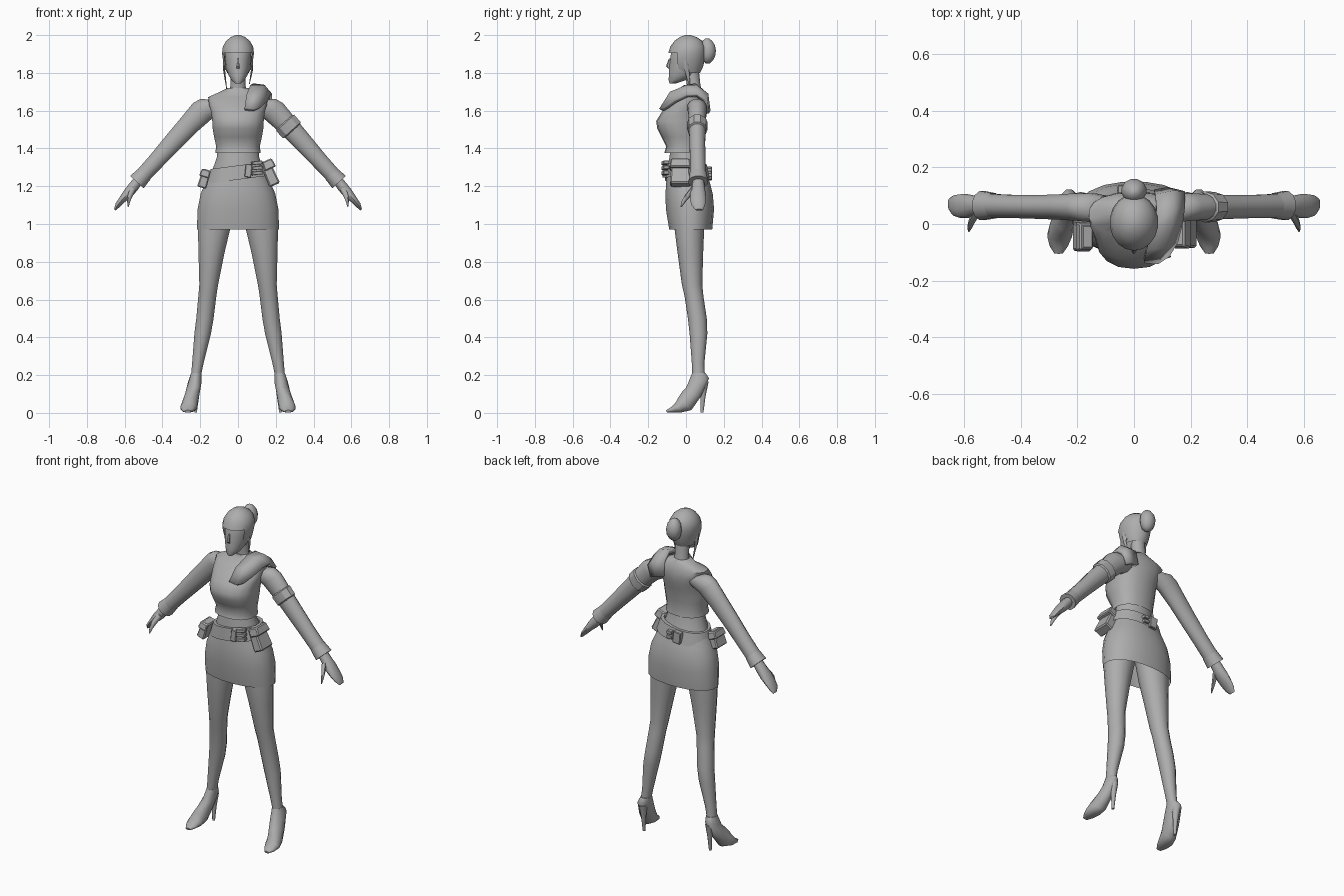
import bpy, bmesh, math
from mathutils import Vector as V

GREY = bpy.data.materials.new("plain grey")
GREY.diffuse_color = (0.42, 0.42, 0.42, 1)


def finish(name, bm, angle=50):
    bmesh.ops.recalc_face_normals(bm, faces=bm.faces)
    me = bpy.data.meshes.new(name)
    bm.to_mesh(me)
    bm.free()
    ob = bpy.data.objects.new(name, me)
    bpy.context.collection.objects.link(ob)
    me.materials.append(GREY)
    bpy.ops.object.select_all(action='DESELECT')
    ob.select_set(True)
    bpy.context.view_layer.objects.active = ob
    bpy.ops.object.shade_smooth_by_angle(angle=math.radians(angle))
    return ob


def loft(name, rings, n=14, caps=(True, True), power=1.0, keep=None, angle=50):
    """Skin a tube through rings of (centre, half axis u, half axis v)."""
    bm = bmesh.new()
    loops = []
    for c, u, v in rings:
        loop = []
        for i in range(n):
            a = math.tau * (i + 0.5) / n
            cs, sn = math.cos(a), math.sin(a)
            cs = math.copysign(abs(cs) ** power, cs)
            sn = math.copysign(abs(sn) ** power, sn)
            loop.append(bm.verts.new(V(c) + V(u) * cs + V(v) * sn))
        loops.append(loop)
    for a, b in zip(loops, loops[1:]):
        for i in range(n):
            j = (i + 1) % n
            bm.faces.new((a[i], a[j], b[j], b[i]))
    if caps[0]:
        bm.faces.new(loops[0])
    if caps[1]:
        bm.faces.new(loops[-1])
    if keep:
        drop = [f for f in bm.faces if not keep(f.calc_center_median())]
        bmesh.ops.delete(bm, geom=drop, context='FACES')
    return finish(name, bm, angle)


def level(rows, slope=0.0):
    """Rings from (z, half width, front y, back y)."""
    return [((0, (f + b) / 2, z), (w, 0, slope * w), (0, (b - f) / 2, 0)) for z, w, f, b in rows]


def limb(s, rows):
    """Rings across a sloping arm from (x, y, z, thickness, depth)."""
    d = V((0.345, 0, -0.38)).normalized()
    side = V((-d.z * s, 0, d.x))
    return [((s * x, y, z), side * r, (0, ry, 0)) for x, y, z, r, ry in rows]


def box(name, loc, size, yaw=0, roll=0, taper=1.0):
    bm = bmesh.new()
    bmesh.ops.create_cube(bm, size=1)
    for v in bm.verts:
        if v.co.z > 0:
            v.co.x *= taper
            v.co.y *= taper
        v.co = V((v.co.x * size[0], v.co.y * size[1], v.co.z * size[2]))
    bmesh.ops.bevel(bm, geom=bm.edges[:], offset=min(size) * 0.12, segments=1, affect='EDGES')
    ob = finish(name, bm, 30)
    ob.location = loc
    ob.rotation_euler = (0, roll, yaw)
    return ob


# Torso clothing
loft("jacket", level([
    (1.375, .122, -.115, .085), (1.41, .117, -.105, .08), (1.46, .128, -.13, .085),
    (1.505, .136, -.152, .092), (1.545, .138, -.158, .10), (1.59, .143, -.13, .112),
    (1.63, .155, -.09, .115), (1.672, .16, -.04, .11), (1.698, .10, -.005, .098),
    (1.72, .055, .0, .085)]), 18, (False, True), 0.85)
loft("midriff", level([
    (1.24, .15, -.10, .115), (1.30, .133, -.095, .10), (1.35, .115, -.09, .08),
    (1.42, .108, -.08, .075)]), 16)
loft("skirt", level([
    (1.27, .15, -.10, .11), (1.21, .178, -.107, .13), (1.16, .20, -.11, .143),
    (1.08, .216, -.108, .15), (.97, .22, -.09, .14)]), 20, (True, False), 0.9)
loft("belt", level([
    (1.235, .170, -.113, .127), (1.31, .146, -.108, .112), (1.31, .130, -.09, .09)], 0.13),
    20, (False, False), 0.9, angle=35)

# Belt gear
box("left_pouch", (.168, -.03, 1.268), (.06, .11, .135), 0, -.42, .85)
box("left_pouch_flap", (.162, -.03, 1.315), (.065, .115, .05), 0, -.42, .85)
box("right_pouch", (-.178, -.045, 1.24), (.05, .10, .10), 0, .3, .85)
box("right_pouch_flap", (-.174, -.045, 1.268), (.055, .105, .04), 0, .3, .85)
box("front_buckle", (.055, -.113, 1.282), (.035, .025, .07), 0, .1)
for i in range(3):
    box("front_clip", (.10, -.11, 1.27 + .027 * i), (.055, .03, .019), .25, -.1)
box("back_buckle", (-.03, .122, 1.268), (.05, .03, .07), 0, -.1)
for i in range(2):
    box("back_clip", (.02, .122, 1.26 + .027 * i), (.035, .03, .02))

# Head, face and hair
loft("neck", [((0, .045, 1.69), (.05, 0, 0), (0, .042, 0)),
              ((0, .04, 1.74), (.04, 0, 0), (0, .037, 0)),
              ((0, .03, 1.81), (.042, 0, 0), (0, .04, 0))], 12)
head = [(1.745, .016, -.088, -.05), (1.762, .036, -.093, .0), (1.79, .052, -.092, .05),
        (1.83, .064, -.09, .075), (1.87, .069, -.085, .09), (1.92, .073, -.08, .095),
        (1.965, .058, -.055, .08), (1.985, .03, -.03, .05)]
loft("head", level(head), 16)
loft("nose", [((0, -.085, 1.875), (.005, 0, 0), (0, .006, 0)),
              ((0, -.092, 1.835), (.009, 0, 0), (0, .014, 0)),
              ((0, -.086, 1.822), (.010, 0, 0), (0, .006, 0))], 6)
loft("hair", level([
    (1.80, .058, -.05, .075), (1.83, .072, -.085, .09), (1.87, .081, -.096, .10),
    (1.905, .086, -.094, .106), (1.94, .081, -.083, .103), (1.97, .063, -.06, .085),
    (1.99, .038, -.033, .055), (2.0, .012, -.005, .025)]), 18, (False, True),
    keep=lambda c: c.z > 1.915 or c.y > -.035 + (c.z - 1.85) * -.3)
loft("hair_bun", level([
    (1.85, .012, .105, .125), (1.865, .03, .085, .143), (1.89, .042, .077, .156),
    (1.92, .045, .075, .16), (1.95, .039, .077, .153), (1.972, .024, .088, .137),
    (1.983, .008, .105, .12)]), 12)
for s in (1, -1):
    low = 1.715 if s < 0 else 1.74
    loft("hair_strand", [((s * .073, -.01, 1.89), (.008, 0, 0), (0, .014, 0)),
                         ((s * .073, .005, 1.81), (.006, 0, 0), (0, .012, 0)),
                         ((s * .060, .018, low), (.002, 0, 0), (0, .004, 0))], 6)
    loft("ear", [((s * .066, .015, 1.865), (.010, 0, 0), (0, .014, 0)),
                 ((s * .066, .01, 1.815), (.006, 0, 0), (0, .007, 0))], 8)

# Cape draped over one shoulder
inner = [(.035, -.138, 1.615), (.045, -.09, 1.685), (.065, -.01, 1.735),
         (.08, .05, 1.745), (.075, .105, 1.70), (.07, .122, 1.61)]
middle = [(.085, -.142, 1.61), (.11, -.085, 1.70), (.135, .0, 1.735),
          (.14, .055, 1.737), (.14, .118, 1.69), (.12, .13, 1.60)]
outer = [(.125, -.115, 1.62), (.155, -.065, 1.655), (.172, .0, 1.685),
         (.18, .06, 1.69), (.18, .115, 1.65), (.155, .122, 1.585)]
bm = bmesh.new()
rows = [[bm.verts.new(p) for p in row] for row in (inner, middle, outer)]
for a, b in zip(rows, rows[1:]):
    for i in range(5):
        bm.faces.new((a[i], a[i + 1], b[i + 1], b[i]))
cape = finish("shoulder_cape", bm)
for f in cape.data.polygons[:1]:
    if f.normal.z < 0:
        cape.data.flip_normals()
solid = cape.modifiers.new("thickness", 'SOLIDIFY')
solid.thickness = .025
solid.offset = -1

for s in (1, -1):
    # Sleeves, cuffs and hands
    loft("sleeve", limb(s, [
        (.10, .055, 1.625, .05, .045), (.15, .058, 1.618, .068, .052), (.19, .06, 1.597, .067, .05),
        (.26, .06, 1.525, .058, .046), (.34, .06, 1.437, .053, .043), (.43, .062, 1.337, .046, .042),
        (.51, .064, 1.25, .043, .044)]), 12)
    loft("cuff", limb(s, [
        (.495, .064, 1.265, .044, .046), (.535, .065, 1.222, .05, .053),
        (.535, .065, 1.222, .03, .033)]), 12, (False, True), angle=35)
    loft("hand", limb(s, [
        (.52, .065, 1.24, .026, .03), (.555, .065, 1.195, .03, .034), (.585, .063, 1.16, .027, .042),
        (.612, .063, 1.13, .02, .042), (.637, .065, 1.10, .015, .036), (.652, .07, 1.075, .006, .02)]), 10)
    loft("thumb", limb(s, [
        (.553, .045, 1.19, .018, .02), (.572, .01, 1.15, .015, .016),
        (.580, -.012, 1.12, .011, .011), (.582, -.025, 1.092, .004, .004)]), 8)

    # Legs and shoes
    def row(x, y, z, rx, ry, lift=0):
        return ((s * x, y, z), (rx, 0, 0), (0, ry, lift))
    loft("leg", [
        row(.105, .02, 1.12, .10, .085), row(.127, .018, .97, .087, .078), row(.14, .023, .85, .071, .068),
        row(.155, .032, .68, .051, .054), row(.162, .042, .62, .049, .05), row(.175, .06, .50, .047, .05),
        row(.187, .066, .42, .045, .047), row(.213, .064, .26, .031, .033),
        row(.222, .066, .20, .027, .034)], 14)
    loft("shoe", [
        row(.221, .068, .21, .029, .037), row(.229, .062, .16, .036, .062, .024),
        row(.242, .03, .10, .039, .052, -.012), row(.254, -.005, .05, .043, .035, -.036),
        row(.262, -.04, .027, .045, .018, -.025), row(.265, -.075, .015, .034, .007, -.014),
        row(.266, -.103, .008, .016, .002, -.007)], 12)
    loft("heel", [row(.225, .095, .165, .024, .027), row(.224, .09, .09, .014, .015),
                  row(.224, .085, .003, .008, .008)], 8)

# Band around one upper arm
loft("arm_band", limb(1, [
    (.245, .06, 1.54, .058, .048), (.25, .06, 1.535, .068, .055), (.285, .06, 1.497, .066, .053),
    (.29, .06, 1.492, .053, .044)]), 10, (False, False), angle=30)
